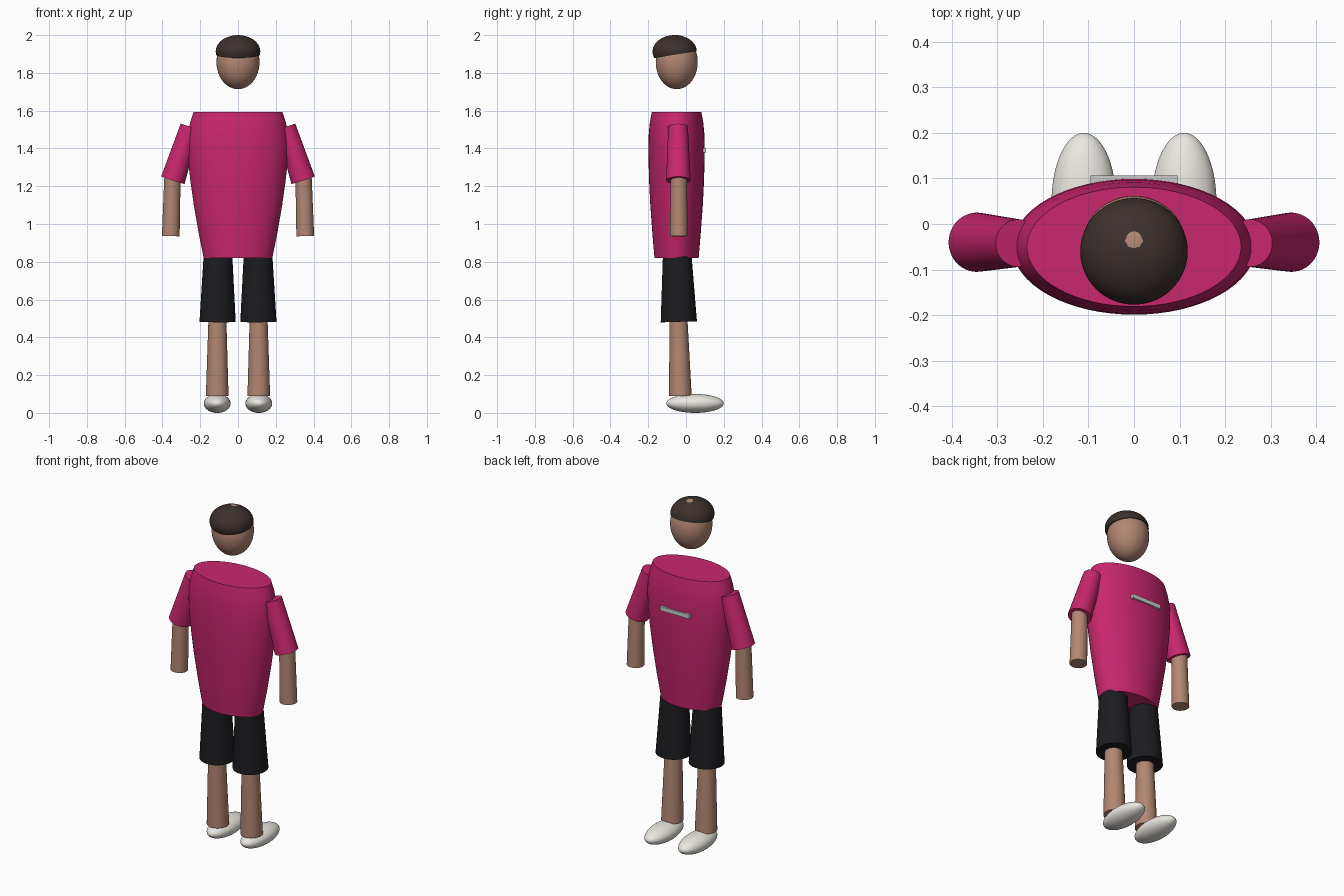
import bpy, bmesh, math
from mathutils import Vector, Matrix

if "Cube" in bpy.data.objects:
    bpy.data.objects.remove(bpy.data.objects["Cube"])


def material(name, rgb):
    m = bpy.data.materials.new(name)
    m.diffuse_color = (*rgb, 1)
    m.use_nodes = True
    m.node_tree.nodes["Principled BSDF"].inputs["Base Color"].default_value = m.diffuse_color
    return m


SKIN = material("skin", (0.45, 0.24, 0.17))
SHIRT = material("shirt_pink", (0.58, 0.02, 0.15))
BLACK = material("shorts_black", (0.012, 0.012, 0.015))
HAIR = material("hair_brown", (0.045, 0.03, 0.026))
WHITE = material("shoe_white", (0.83, 0.80, 0.75))


def finish(bm, name, mat=None):
    bmesh.ops.recalc_face_normals(bm, faces=bm.faces[:])
    me = bpy.data.meshes.new(name)
    bm.to_mesh(me)
    bm.free()
    me.shade_smooth()
    me.set_sharp_from_angle(angle=math.radians(35))
    if mat:
        me.materials.append(mat)
    ob = bpy.data.objects.new(name, me)
    bpy.context.collection.objects.link(ob)
    return ob


def ellipsoid(centre, radii):
    bm = bmesh.new()
    mtx = Matrix.Translation(centre) @ Matrix.Diagonal((*radii, 1))
    bmesh.ops.create_uvsphere(bm, u_segments=64, v_segments=32, radius=1, matrix=mtx)
    return bm


def limb(name, top, r_top, bottom, r_bottom, mat):
    # Tapered cylinder between two points
    a, b = Vector(top), Vector(bottom)
    axis = a - b
    bm = bmesh.new()
    mtx = Matrix.Translation((a + b) / 2) @ axis.to_track_quat('Z', 'Y').to_matrix().to_4x4()
    bmesh.ops.create_cone(bm, cap_ends=True, segments=48, radius1=r_bottom,
                          radius2=r_top, depth=axis.length, matrix=mtx)
    return finish(bm, name, mat)


# Head
finish(ellipsoid((0, -0.049, 1.857), (0.114, 0.111, 0.143)), "head", SKIN)

# Hair cap, cut along a tilted hairline
bm = ellipsoid((0, -0.06, 1.913), (0.118, 0.117, 0.087))
t = math.radians(9)
cut = bmesh.ops.bisect_plane(bm, geom=bm.verts[:] + bm.edges[:] + bm.faces[:],
                             plane_co=(0, -0.06, 1.896),
                             plane_no=(0, -math.sin(t), math.cos(t)), clear_inner=True)
bmesh.ops.edgeloop_fill(bm, edges=[e for e in cut['geom_cut'] if isinstance(e, bmesh.types.BMEdge)])
finish(bm, "hair", HAIR)

# Shirt body: elliptical rings (z, half width, half depth)
rings = [(0.82, 0.182, 0.117), (0.95, 0.208, 0.128), (1.10, 0.234, 0.139),
         (1.22, 0.251, 0.145), (1.32, 0.262, 0.148), (1.41, 0.267, 0.149),
         (1.48, 0.264, 0.147), (1.54, 0.253, 0.141), (1.593, 0.235, 0.131)]
N = 64
bm = bmesh.new()
loops = [[bm.verts.new((rx * math.cos(k * math.tau / N), -0.05 + ry * math.sin(k * math.tau / N), z))
          for k in range(N)] for z, rx, ry in rings]
for lo, hi in zip(loops, loops[1:]):
    for k in range(N):
        j = (k + 1) % N
        bm.faces.new((lo[k], lo[j], hi[j], hi[k]))
bm.faces.new(loops[0])
bm.faces.new(loops[-1])
finish(bm, "shirt_body", SHIRT)

# Flat strip on the +y side of the shirt
bm = bmesh.new()
bmesh.ops.create_cube(bm, size=1, matrix=Matrix.Translation((0, 0.097, 1.39))
                      @ Matrix.Diagonal((0.19, 0.018, 0.025, 1)))
finish(bm, "shirt_strip")

# Arms and legs, mirrored
for side, s in (("left", -1), ("right", 1)):
    limb(f"{side}_sleeve", (s * 0.254, -0.042, 1.515), 0.052,
         (s * 0.345, -0.04, 1.231), 0.065, SHIRT)
    limb(f"{side}_forearm", (s * 0.347, -0.038, 1.25), 0.043,
         (s * 0.356, -0.038, 0.936), 0.047, SKIN)
    limb(f"{side}_shorts_leg", (s * 0.106, -0.047, 0.85), 0.075,
         (s * 0.108, -0.038, 0.482), 0.096, BLACK)
    limb(f"{side}_lower_leg", (s * 0.109, -0.04, 0.51), 0.047,
         (s * 0.110, -0.03, 0.09), 0.06, SKIN)
    finish(ellipsoid((s * 0.110, 0.048, 0.05), (0.071, 0.152, 0.05)), f"{side}_shoe", WHITE)
